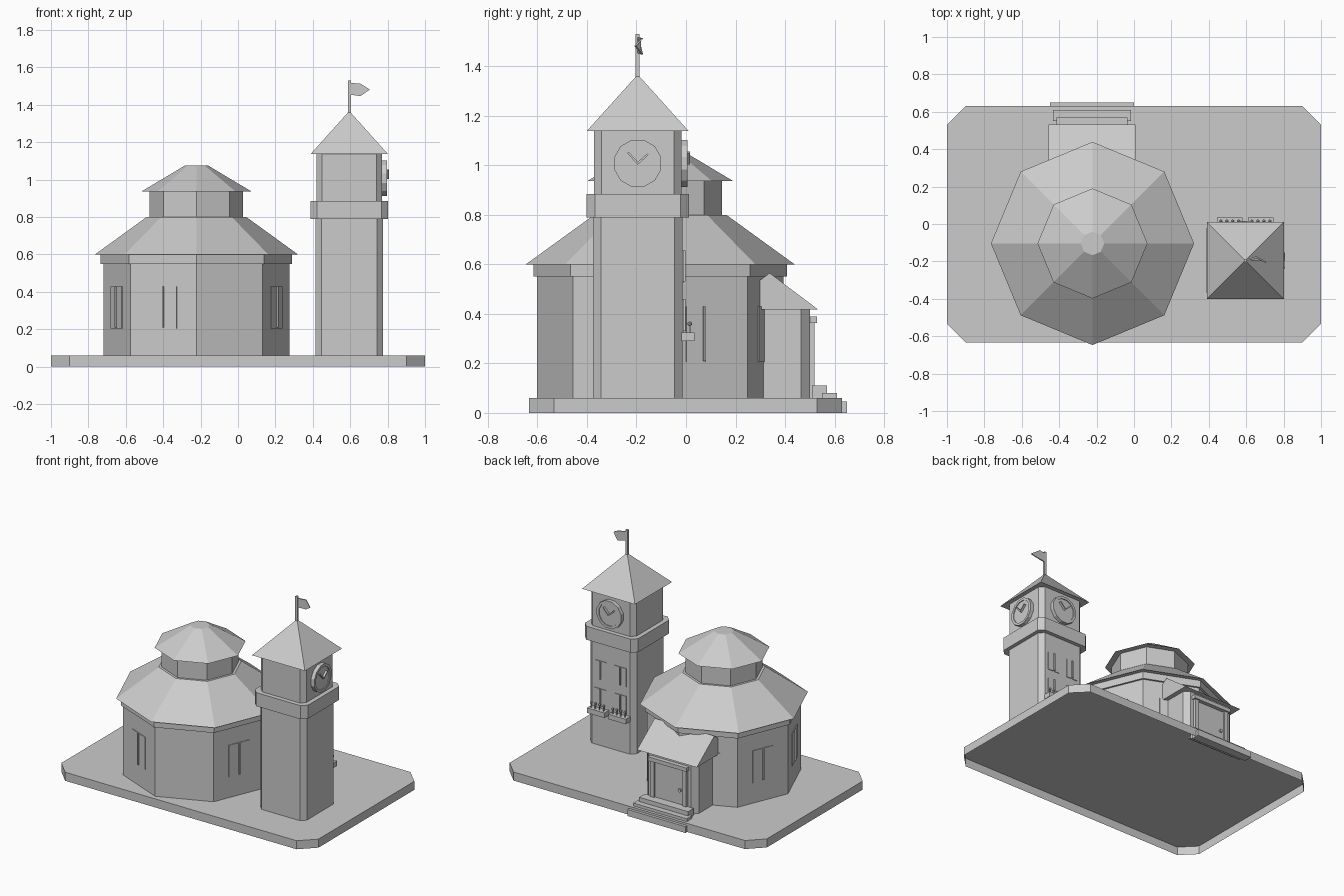
import bpy, bmesh, math
from mathutils import Matrix, Vector

if "Cube" in bpy.data.objects:
    bpy.data.objects.remove(bpy.data.objects["Cube"], do_unlink=True)

stone = bpy.data.materials.new("plain grey")
stone.use_nodes = True
GREY = (0.6, 0.6, 0.6, 1)
stone.diffuse_color = GREY
stone.node_tree.nodes["Principled BSDF"].inputs["Base Color"].default_value = GREY


def finish(name, bm, matrix=None):
    if matrix:
        bm.transform(matrix)
    bmesh.ops.recalc_face_normals(bm, faces=bm.faces)
    mesh = bpy.data.meshes.new(name)
    bm.to_mesh(mesh)
    bm.free()
    mesh.materials.append(stone)
    obj = bpy.data.objects.new(name, mesh)
    bpy.context.collection.objects.link(obj)
    return obj


def loft(name, rings, matrix=None, bottom=True):
    """Join equal-sized rings of points into a solid, or a shell open below."""
    bm = bmesh.new()
    loops = [[bm.verts.new(p) for p in ring] for ring in rings]
    n = len(loops[0])
    for a, b in zip(loops, loops[1:]):
        for i in range(n):
            j = (i + 1) % n
            bm.faces.new((a[i], a[j], b[j], b[i]))
    if bottom:
        bm.faces.new(loops[0])
    bm.faces.new(loops[-1])
    return finish(name, bm, matrix)


def box(name, lo, hi, matrix=None):
    bm = bmesh.new()
    bmesh.ops.create_cube(bm, size=1)
    lo, hi = Vector(lo), Vector(hi)
    bm.transform(Matrix.Translation((lo + hi) / 2) @ Matrix.Diagonal((*(hi - lo), 1)))
    return finish(name, bm, matrix)


def ngon(r, z, sides=8, turn=0.0):
    return [(r * math.cos(turn + i * math.tau / sides),
             r * math.sin(turn + i * math.tau / sides), z) for i in range(sides)]


def chamfered(hx, hy, c, z):
    return [(hx - c, -hy, z), (hx, c - hy, z), (hx, hy - c, z), (hx - c, hy, z),
            (c - hx, hy, z), (-hx, hy - c, z), (-hx, c - hy, z), (c - hx, -hy, z)]


def chamfered_block(name, hx, hy, c, z0, z1, at, bottom=True):
    return loft(name, [chamfered(hx, hy, c, z) for z in (z0, z1)],
                Matrix.Translation((*at, 0)), bottom)


def on_wall(at, angle, dist):
    """Wall frame: local x runs along the wall, local y points outward."""
    return (Matrix.Translation((*at, 0)) @ Matrix.Rotation(angle - math.pi / 2, 4, 'Z')
            @ Matrix.Translation((0, dist, 0)))


def window(name, frame, x, w, z0, z1):
    for side in (-1, 1):
        a, b = sorted((x + side * 0.005, x + side * w / 2))
        box(name + "_pane", (a, -0.01, z0), (b, 0.0045, z1), frame)
    box(name + "_mullion", (x - 0.005, -0.01, z0 + 0.005), (x + 0.005, 0.013, z1), frame)


# Base slab, a shell open underneath
chamfered_block("base", 1, 0.632, 0.1, 0, 0.06, (0, -0.002), bottom=False)

# Octagonal hall with two-tier roof
HALL = (-0.222, -0.104)
WALL_R = 0.498
hall = Matrix.Translation((*HALL, 0))
for name, tiers in {
    "hall_walls": [(WALL_R, 0.06), (WALL_R, 0.56)],
    "hall_cornice": [(0.512, 0.55), (0.512, 0.6)],
    "hall_roof": [(0.543, 0.6), (0.267, 0.8)],
    "lantern_walls": [(0.25, 0.79), (0.25, 0.945)],
    "lantern_roof": [(0.294, 0.937), (0.063, 1.075)],
}.items():
    loft(name, [ngon(r, z) for r, z in tiers], hall)

for k in range(8):
    if k != 6:
        frame = on_wall(HALL, math.radians(22.5 + 45 * k), WALL_R * math.cos(math.pi / 8))
        window("hall_window", frame, 0, 0.155, 0.205, 0.43)

# Entrance porch
PX = -0.225
chamfered_block("porch_walls", 0.2, 0.165, 0.035, 0.06, 0.422, (PX, 0.335))
loft("porch_roof", [[(x, 0.143, 0.418), (x, 0.533, 0.418), (x, 0.338, 0.565)]
                    for x in (PX - 0.232, PX + 0.232)])
porch = Matrix.Translation((PX, 0.5, 0))
box("door", (-0.11, -0.01, 0.1), (0.11, 0.006, 0.36), porch)
for s in (-1, 1):
    a, b = sorted((s * 0.11, s * 0.14))
    box("door_post", (a, -0.01, 0.06), (b, 0.02, 0.365), porch)
box("door_lintel", (-0.15, -0.01, 0.363), (0.15, 0.03, 0.39), porch)
loft("door_knob", [ngon(0.012, z) for z in (0, 0.018)],
     Matrix.Translation((PX - 0.085, 0.5, 0.21)) @ Matrix.Rotation(-math.pi / 2, 4, 'X'))
for half, y0, y1, z0, z1 in ((0.225, 0.09, 0.15, 0, 0.045), (0.208, 0.05, 0.11, 0.02, 0.08),
                             (0.19, 0.008, 0.07, 0.05, 0.11)):
    box("step", (-half, y0, z0), (half, y1, z1), porch)

# Clock tower
TOWER = (0.595, -0.195)
tower = Matrix.Translation((*TOWER, 0))
SHAFT = 0.18
chamfered_block("tower_shaft", SHAFT, SHAFT, 0.032, 0.06, 0.8, TOWER)
chamfered_block("tower_gallery", 0.207, 0.207, 0.035, 0.79, 0.885, TOWER)
chamfered_block("belfry", 0.176, 0.176, 0.03, 0.88, 1.145, TOWER)
bm = bmesh.new()
bmesh.ops.create_cone(bm, cap_ends=True, segments=4, radius1=0.206 * math.sqrt(2),
                      radius2=0, depth=0.229)
finish("tower_roof", bm, Matrix.Translation((*TOWER, 1.2525))
       @ Matrix.Rotation(math.pi / 4, 4, 'Z'))

# Flagpole and bent pennant
box("flagpole", (-0.008, -0.008, 1.34), (0.008, 0.008, 1.53), tower)
pennant = [(0, 0, 1.455), (0.06, 0.018, 1.447), (0.11, -0.01, 1.482),
           (0.06, 0.018, 1.513), (0, 0, 1.518)]
loft("pennant", [[(x, y + t, z) for x, y, z in pennant] for t in (-0.004, 0.004)], tower)

# Clocks on two sides, each with rim, dial and hands
for angle in (0, math.pi / 2):
    frame = on_wall(TOWER, angle, 0.176) @ Matrix.Translation((0, 0, 1.008))
    loft("clock_rim", [ngon(r, z, 12, math.pi / 12) for r, z in
                       ((0.098, -0.01), (0.098, 0.026), (0.08, 0.026), (0.08, 0.02))],
         frame @ Matrix.Rotation(-math.pi / 2, 4, 'X'))
    for lean, length in ((-48, 0.055), (42, 0.06)):
        box("clock_hand", (-0.004, 0.01, -0.004), (0.004, 0.035, length),
            frame @ Matrix.Rotation(math.radians(lean), 4, 'Y'))

# Tower windows and flower boxes
back = on_wall(TOWER, math.pi / 2, SHAFT)
for s in (-1, 1):
    window("upper_window", back, s * 0.077, 0.09, 0.525, 0.655)
    window("lower_window", back, s * 0.077, 0.09, 0.325, 0.46)
    x = s * 0.083
    box("flower_box", (x - 0.068, -0.01, 0.29), (x + 0.068, 0.05, 0.325), back)
    for i in range(4):
        fx = x - 0.048 + i * 0.032
        box("flower_stem", (fx - 0.003, 0.027, 0.32), (fx + 0.003, 0.033, 0.355), back)
        bm = bmesh.new()
        bmesh.ops.create_icosphere(bm, subdivisions=1, radius=0.01)
        finish("flower", bm, back @ Matrix.Translation((fx, 0.03, 0.36)))
